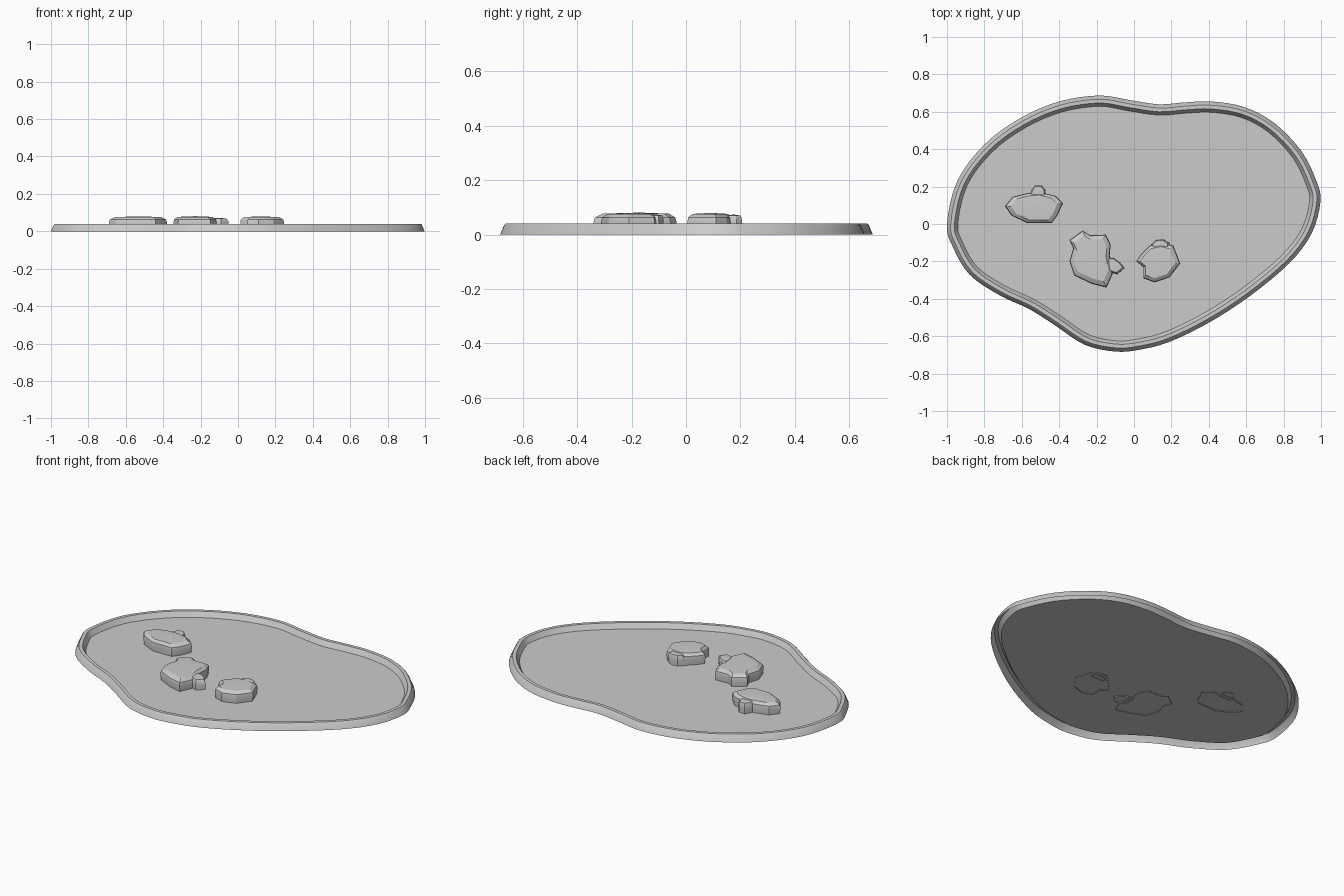
import bpy, bmesh
from mathutils import Vector

if "Cube" in bpy.data.objects:
    bpy.data.objects.remove(bpy.data.objects["Cube"])

# Pond outline at ground level, counter-clockwise from the left end
OUTLINE = [(-1, 0), (-.97, -.12), (-.88, -.27), (-.72, -.38), (-.56, -.455), (-.425, -.54),
           (-.265, -.645), (-.10, -.682), (.03, -.672), (.19, -.63), (.405, -.525), (.62, -.385),
           (.83, -.21), (.95, -.05), (.997, .12), (.975, .23), (.895, .39), (.75, .54),
           (.59, .625), (.415, .655), (.27, .65), (.135, .64), (-.02, .662), (-.185, .687),
           (-.40, .655), (-.61, .565), (-.80, .425), (-.945, .23)]


def smooth_loop(points, steps=4):
    """Closed Catmull-Rom curve through the points."""
    p = [Vector(q) for q in points]
    n, out = len(p), []
    for i in range(n):
        a, b, c, d = p[i - 1], p[i], p[(i + 1) % n], p[(i + 2) % n]
        for s in range(steps):
            t = s / steps
            out.append(.5 * (2 * b + (c - a) * t + (2 * a - 5 * b + 4 * c - d) * t * t
                             + (3 * b - a - 3 * c + d) * t ** 3))
    return out


def inset(loop, dist):
    """Move a counter-clockwise loop inwards."""
    out = []
    for i, p in enumerate(loop):
        t = (loop[(i + 1) % len(loop)] - loop[i - 1]).normalized()
        out.append(p + Vector((-t.y, t.x)) * dist)
    return out


def skin(name, rings, cap=None, angle=30):
    """Skin stacked rings; each ring is (2D loop, height). Optional peak point."""
    bm = bmesh.new()
    loops = [[bm.verts.new((p[0], p[1], z)) for p in loop] for loop, z in rings]
    n = len(loops[0])
    for a, b in zip(loops, loops[1:]):
        for i in range(n):
            j = (i + 1) % n
            bm.faces.new((a[i], a[j], b[j], b[i]))
    if cap:
        peak = bm.verts.new(cap)
        for i in range(n):
            bm.faces.new((loops[-1][i], loops[-1][(i + 1) % n], peak))
    mesh = bpy.data.meshes.new(name)
    bm.to_mesh(mesh)
    bm.free()
    obj = bpy.data.objects.new(name, mesh)
    bpy.context.collection.objects.link(obj)
    bpy.ops.object.select_all(action='DESELECT')
    obj.select_set(True)
    bpy.context.view_layer.objects.active = obj
    bpy.ops.object.shade_smooth_by_angle(angle=angle * 3.14159 / 180)
    return obj


# Rim, open underneath, with a water sheet inside it
base = smooth_loop(OUTLINE)
FLOOR = .01
skin("pond_rim", [(base, 0), (inset(base, .015), .035), (inset(base, .02), .04),
                  (inset(base, .04), .04), (inset(base, .058), FLOOR)])
skin("water_surface", [(inset(base, .058), FLOOR)], cap=(0, 0, FLOOR))


def rock(name, points, top):
    """Low rock with steep sides, a chamfer and a slightly domed top."""
    loop = [Vector(p) for p in points]
    mid = sum(loop, Vector((0, 0))) / len(loop)
    scaled = lambda s: [mid + (p - mid) * s for p in loop]
    skin(name, [(scaled(.96), FLOOR - .005), (scaled(1), top - .035),
                (scaled(.97), top - .018), (scaled(.8), top - .004)],
         cap=(mid.x, mid.y, top), angle=25)


# Three rocks, each with a smaller lump on its side
rock("rock_left", [(-.69, .095), (-.655, .045), (-.57, .005), (-.44, .005), (-.41, .045),
                   (-.38, .11), (-.42, .15), (-.50, .17), (-.57, .165), (-.65, .145)], .08)
rock("rock_left_lump", [(-.56, .14), (-.47, .14), (-.475, .185), (-.495, .207),
                        (-.53, .207), (-.55, .18)], .074)
rock("rock_middle", [(-.345, -.20), (-.32, -.275), (-.225, -.32), (-.147, -.34), (-.115, -.27),
                     (-.13, -.17), (-.125, -.11), (-.15, -.057), (-.235, -.06),
                     (-.275, -.035), (-.345, -.085), (-.325, -.13)], .081)
rock("rock_middle_lump", [(-.15, -.25), (-.09, -.27), (-.05, -.235), (-.075, -.205),
                          (-.11, -.18), (-.15, -.18)], .072)
rock("rock_right", [(.012, -.20), (.05, -.23), (.05, -.29), (.11, -.312), (.19, -.285),
                    (.247, -.21), (.21, -.115), (.15, -.10), (.085, -.115), (.035, -.165)], .08)
rock("rock_right_lump", [(.10, -.14), (.19, -.14), (.19, -.10), (.155, -.082),
                         (.115, -.085), (.09, -.11)], .074)
